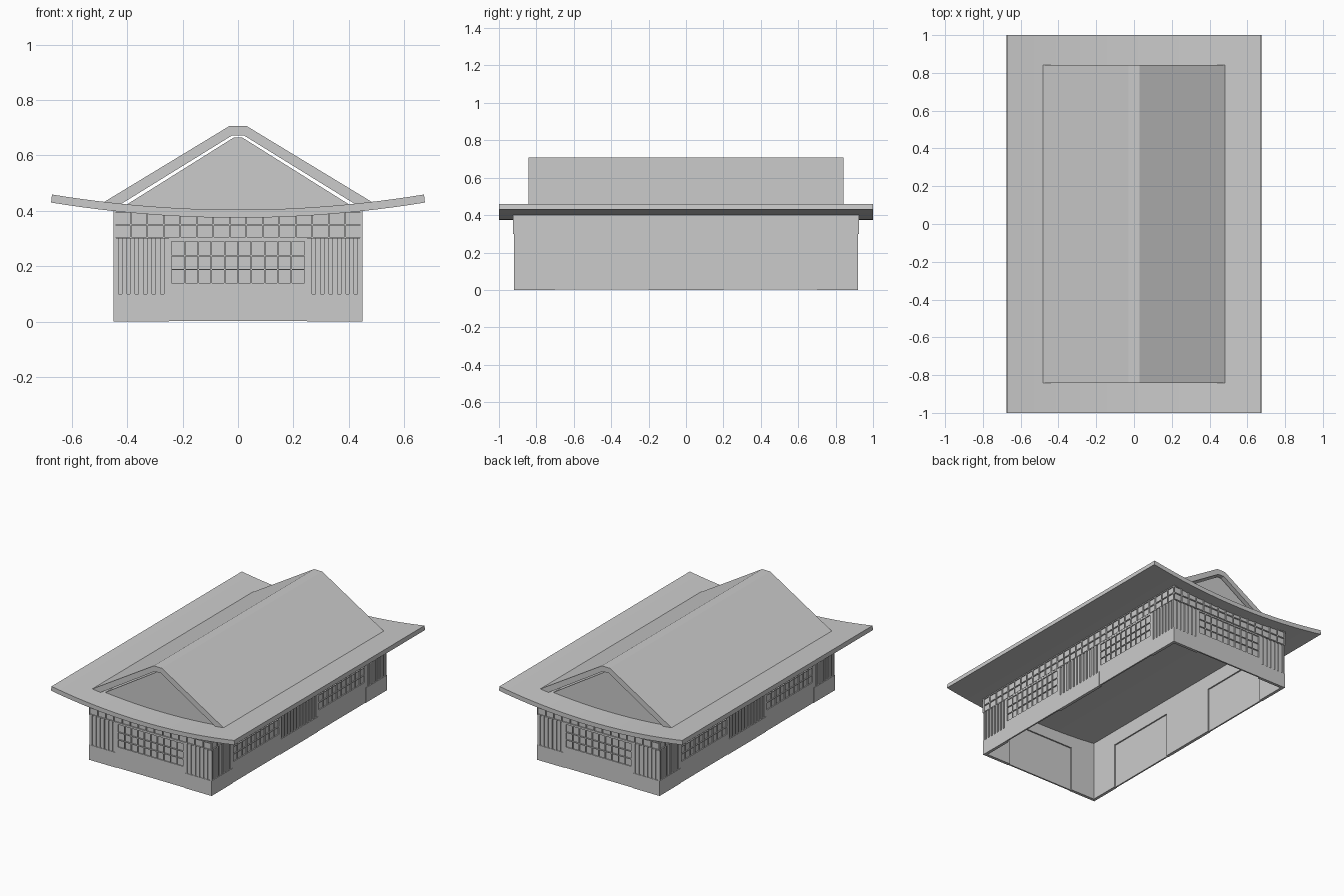
import bpy, bmesh
from mathutils import Matrix
from math import pi

if "Cube" in bpy.data.objects:
    bpy.data.objects.remove(bpy.data.objects["Cube"])


def finish(name, bm):
    bmesh.ops.recalc_face_normals(bm, faces=bm.faces)
    me = bpy.data.meshes.new(name)
    bm.to_mesh(me)
    bm.free()
    ob = bpy.data.objects.new(name, me)
    bpy.context.collection.objects.link(ob)
    return ob


def prism(name, profile, y):
    """Extrude an x-z profile from -y to +y."""
    bm = bmesh.new()
    face = bm.faces.new([bm.verts.new((x, -y, z)) for x, z in profile])
    ext = bmesh.ops.extrude_face_region(bm, geom=[face])
    verts = [v for v in ext["geom"] if isinstance(v, bmesh.types.BMVert)]
    bmesh.ops.translate(bm, verts=verts, vec=(0, 2 * y, 0))
    return finish(name, bm)


def make_part(name, boxes, angle, dist):
    """Boxes are (u0, u1, depth0, depth1, z0, z1); depth runs inward from the wall face."""
    bm = bmesh.new()
    turn = Matrix.Rotation(angle, 4, 'Z')
    for u0, u1, d0, d1, z0, z1 in boxes:
        m = (turn @ Matrix.Translation(((u0 + u1) / 2, -dist + (d0 + d1) / 2, (z0 + z1) / 2))
             @ Matrix.Diagonal((u1 - u0, d1 - d0, z1 - z0, 1)))
        bmesh.ops.create_cube(bm, size=1, matrix=m)
    return finish(name, bm)


def wall(name, half, dist, panels, angle, jut):
    solid, slats, doors, transom = [], [], [], []
    edges = [-half] + [e for c in panels for e in (c - 0.25, c + 0.25)] + [half]
    # solid bays: low wall, thin backing and vertical slats
    for u0, u1 in zip(edges[::2], edges[1::2]):
        solid.append((u0, u1, 0, 0.02, 0, 0.1))
        b0 = u0 + 0.008 if u0 == -half else u0
        b1 = u1 - 0.008 if u1 == half else u1
        solid.append((b0, b1, 0.008, 0.02, 0.1, 0.3))
        n = round((u1 - u0) / 0.032)
        pitch = (u1 - u0 - 0.018) / n
        for i in range(n + 1):
            s = u0 + i * pitch
            slats.append((s, s + 0.018, 0.002, 0.009, 0.1, 0.3))
    # sliding panels: kick plate, frame, paper and lattice
    for c in panels:
        a, b = c - 0.25, c + 0.25
        doors += [(a, b, 0.001, 0.011, 0.002, 0.14), (a, b, 0.001, 0.011, 0.29, 0.3),
                  (a, a + 0.01, 0.001, 0.011, 0.14, 0.29),
                  (b - 0.01, b, 0.001, 0.011, 0.14, 0.29),
                  (a, b, 0.008, 0.011, 0.14, 0.29)]
        for i in range(-4, 5):
            u = c + i * 0.048
            doors.append((u - 0.0025, u + 0.0025, 0.001, 0.009, 0.14, 0.29))
        for z in (0.188, 0.238):
            doors.append((a, b, 0.001, 0.009, z - 0.0025, z + 0.0025))
    # transom band: backing with a two-row grid
    transom.append((-half + 0.007, half - 0.007, 0.007 - jut, 0.02, 0.3, 0.4))
    for z0, z1 in ((0.3, 0.306), (0.347, 0.353), (0.394, 0.4)):
        transom.append((-half, half, -jut, 0.008, z0, z1))
    n = round(2 * half / 0.06)
    for i in range(n + 1):
        u = -half + 0.003 + i * (2 * half - 0.006) / n
        transom.append((u - 0.003, u + 0.003, -jut, 0.008, 0.3, 0.4))
    for part, boxes in (("wall", solid), ("slats", slats),
                        ("sliding_panels", doors), ("transom", transom)):
        make_part(name + "_" + part, boxes, angle, dist)


wall("front", 0.45, 0.92, [0], 0, 0.004)
wall("back", 0.45, 0.92, [0], pi, 0.004)
wall("right", 0.92, 0.45, [-0.45, 0.45], pi / 2, 0)
wall("left", 0.92, 0.45, [-0.45, 0.45], -pi / 2, 0)

# curved lower roof
N = 24
xs = [-1 + 2 * i / N for i in range(N + 1)]
under = [(0.675 * t, 0.375 + 0.055 * t * t) for t in xs]
over = [(0.672 * t, 0.404 + 0.055 * t * t) for t in reversed(xs)]
eaves = prism("lower_roof", under + over, 1.0)
bpy.context.view_layer.objects.active = eaves
eaves.select_set(True)
bpy.ops.object.shade_smooth_by_angle()

# upper gable roof shell with a flat ridge
half_out = [(0.487, 0.43), (0.03, 0.707)]
half_in = [(0.022, 0.672), (0.425, 0.423)]
mirror = lambda pts: [(-x, z) for x, z in reversed(pts)]
prism("gable_roof", half_out + mirror(half_out) + mirror(half_in) + half_in, 0.842)

# recessed gable infill, leaving a slim gap under the roof
infill = [(0.438, 0.4), (0.015, 0.665)]
prism("gable_infill", infill + mirror(infill), 0.822)
